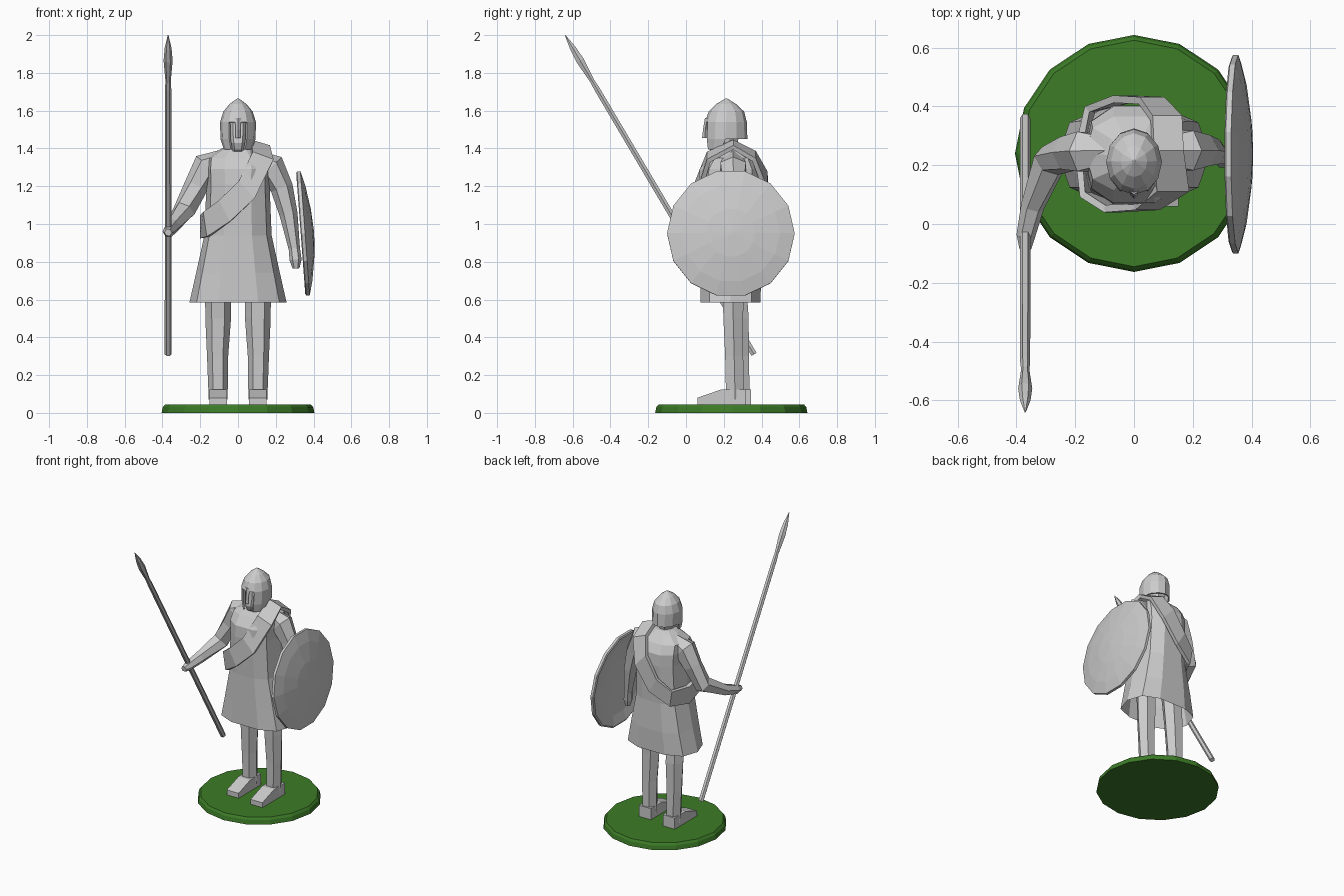
import bpy, bmesh
from math import cos, sin, pi, radians
from mathutils import Vector as V

if "Cube" in bpy.data.objects:
    bpy.data.objects.remove(bpy.data.objects["Cube"])


def finish(name, bm, mat=None):
    bmesh.ops.recalc_face_normals(bm, faces=bm.faces)
    me = bpy.data.meshes.new(name)
    bm.to_mesh(me)
    bm.free()
    ob = bpy.data.objects.new(name, me)
    bpy.context.collection.objects.link(ob)
    if mat:
        me.materials.append(mat)
    return ob


def loft(name, rings, n, phase=0.0, power=1.0, caps=(True, True), skip=None, mat=None):
    """Skin a list of rings, each given as (centre, u axis, v axis)."""
    def sq(a):
        return (1 if a > 0 else -1) * abs(a) ** power
    bm = bmesh.new()
    loops = []
    for c, u, v in rings:
        angles = [phase + 2 * pi * i / n for i in range(n)]
        loops.append([bm.verts.new(V(c) + V(u) * sq(cos(a)) + V(v) * sq(sin(a))) for a in angles])
    for k in range(len(loops) - 1):
        a, b = loops[k], loops[k + 1]
        for i in range(n):
            if skip and skip(k, i):
                continue
            j = (i + 1) % n
            bm.faces.new((a[i], a[j], b[j], b[i]))
    if caps[0]:
        bm.faces.new(loops[0])
    if caps[1]:
        bm.faces.new(loops[-1])
    bmesh.ops.delete(bm, geom=[v for v in bm.verts if not v.link_faces], context='VERTS')
    return finish(name, bm, mat)


def level(z, rx, y0, y1, x=0.0):
    """Horizontal ring from its half width and front/back y."""
    return ((x, (y0 + y1) / 2, z), (rx, 0, 0), (0, (y1 - y0) / 2, 0))


def tube(name, pts, n, phase=0.0):
    """Tapered limb through (x, y, z, radius) points."""
    p = [V(q[:3]) for q in pts]
    rings = []
    for i, q in enumerate(pts):
        d = (p[min(i + 1, len(p) - 1)] - p[max(i - 1, 0)]).normalized()
        u = (V((1, 0, 0)) - d * d.x).normalized() if abs(d.x) < 0.8 else V((0, 1, 0)).cross(d).normalized()
        if abs(d.x) >= 0.8:
            u = d.cross(V((0, 1, 0))).normalized()
        rings.append((p[i], u * q[3], d.cross(u) * q[3]))
    return loft(name, rings, n, phase)


# Round base
green = bpy.data.materials.new("base_green")
green.diffuse_color = (0.045, 0.2, 0.02, 1)
green.use_nodes = True
green.node_tree.nodes["Principled BSDF"].inputs["Base Color"].default_value = green.diffuse_color
loft("base", [level(0, .405, -.163, .643), level(.03, .398, -.157, .637),
              level(.045, .385, -.145, .625)], 16, mat=green)

# Legs and feet, one set slightly further back
for side, s, dy in (("left", 1, 0.0), ("right", -1, 0.03)):
    x = .105 * s
    loft(side + "_leg", [level(.07, .05, .205 + dy, .315 + dy, x),
                         level(.3, .056, .2 + dy, .31 + dy, x + .003 * s),
                         level(.5, .068, .19 + dy, .31 + dy, x),
                         level(.8, .07, .18, .32, x)], 6)
    bm = bmesh.new()
    prof = [(.06, .045), (.06, .08), (.19, .125), (.315, .125), (.315, .045)]
    f = bm.faces.new([bm.verts.new((x - .047, y + dy, z)) for y, z in prof])
    ext = bmesh.ops.extrude_face_region(bm, geom=[f])
    bmesh.ops.translate(bm, vec=(.094, 0, 0),
                        verts=[g for g in ext["geom"] if isinstance(g, bmesh.types.BMVert)])
    finish(side + "_foot", bm)

# Tunic with flared, open skirt
loft("tunic", [level(.585, .257, .07, .40), level(.74, .222, .07, .405),
               level(.94, .178, .07, .40), level(1.21, .167, .06, .41),
               level(1.29, .17, .065, .405), level(1.35, .165, .11, .37),
               level(1.395, .095, .15, .32), level(1.41, .06, .17, .29)],
     10, power=.75, caps=(False, True))

# Arms
tube("right_arm", [(-.08, .25, 1.345, .05), (-.165, .245, 1.305, .078), (-.222, .24, 1.2, .064),
                   (-.285, .215, 1.07, .06), (-.345, .06, .99, .04), (-.368, -.04, .96, .032),
                   (-.37, -.085, .955, .02)], 6)
tube("left_arm", [(.08, .25, 1.345, .05), (.175, .25, 1.3, .078), (.232, .25, 1.19, .06),
                  (.268, .245, 1.05, .048), (.298, .23, .87, .03), (.305, .22, .81, .032),
                  (.307, .22, .765, .018)], 6)

# Draped sash: (path point, half-width offset) loop over the left shoulder
diag = (-.042, 0, .045)
sash = [((.115, .25, 1.42), (-.05, 0, .015)), ((.13, .12, 1.355), (-.055, 0, .02)),
        ((.045, .06, 1.18), diag), ((-.07, .052, 1.07), (-.03, 0, .055)),
        ((-.165, .1, 1.0), (-.01, 0, .065)), ((-.19, .25, .985), (0, 0, .06)),
        ((-.15, .39, 1.0), (-.01, 0, .055)), ((-.04, .425, 1.08), (-.03, 0, .05)),
        ((.06, .42, 1.23), diag), ((.11, .36, 1.36), (-.05, 0, .02))]
bm = bmesh.new()
pairs = [(bm.verts.new(V(p) + V(w)), bm.verts.new(V(p) - V(w))) for p, w in sash]
for i, (a, b) in enumerate(pairs):
    c, d = pairs[(i + 1) % len(pairs)]
    bm.faces.new((a, b, d, c))
ob = finish("sash", bm)
mod = ob.modifiers.new("thickness", 'SOLIDIFY')
mod.thickness = .025
mod.offset = 0

# Head and neck
loft("head", [level(1.36, .06, .17, .29), level(1.395, .045, .12, .27),
              level(1.43, .058, .105, .28), level(1.48, .068, .112, .29),
              level(1.56, .07, .12, .29)], 8, phase=pi / 8)

# Helmet: face opening at the front, cheek guards below the rim
def helmet_gap(k, i):
    cheek = i in (6, 7, 10, 11)
    return (k == 0 and not cheek) or (k <= 1 and i in (8, 9))

ob = loft("helmet", [level(1.395, .075, .105, .27), level(1.45, .093, .095, .325),
                     level(1.54, .095, .1, .322), level(1.595, .078, .12, .308),
                     level(1.635, .045, .16, .265), level(1.665, .004, .21, .218)],
          12, caps=(False, True), skip=helmet_gap)
mod = ob.modifiers.new("thickness", 'SOLIDIFY')
mod.thickness = .01

# Nose guard
loft("nose_guard", [level(1.455, .014, .085, .115), level(1.5, .012, .09, .115),
                    level(1.56, .018, .1, .125)], 4)

# Spear: shaft and leaf-shaped head along one slanted line
butt, tip = V((-.37, .36, .31)), V((-.37, -.64, 2.0))
prof = [(0, .018), (.83, .017), (.855, .014), (.92, .024), (.96, .018), (1, .002)]
tube("spear", [(*butt.lerp(tip, t), r) for t, r in prof], 6)

# Domed round shield, leaning slightly inward at the top
tilt = radians(4.3)
axis, up = V((cos(tilt), 0, sin(tilt))), V((-sin(tilt), 0, cos(tilt)))
centre = V((.345, .2375, .95))
prof = [(.034, .01), (.028, .13), (.008, .26), (-.013, .328), (-.008, .338),
        (.01, .338), (.03, .26), (.05, .13), (.058, .01)]
loft("shield", [(centre + axis * o, V((0, r, 0)), up * r) for o, r in prof], 14)
